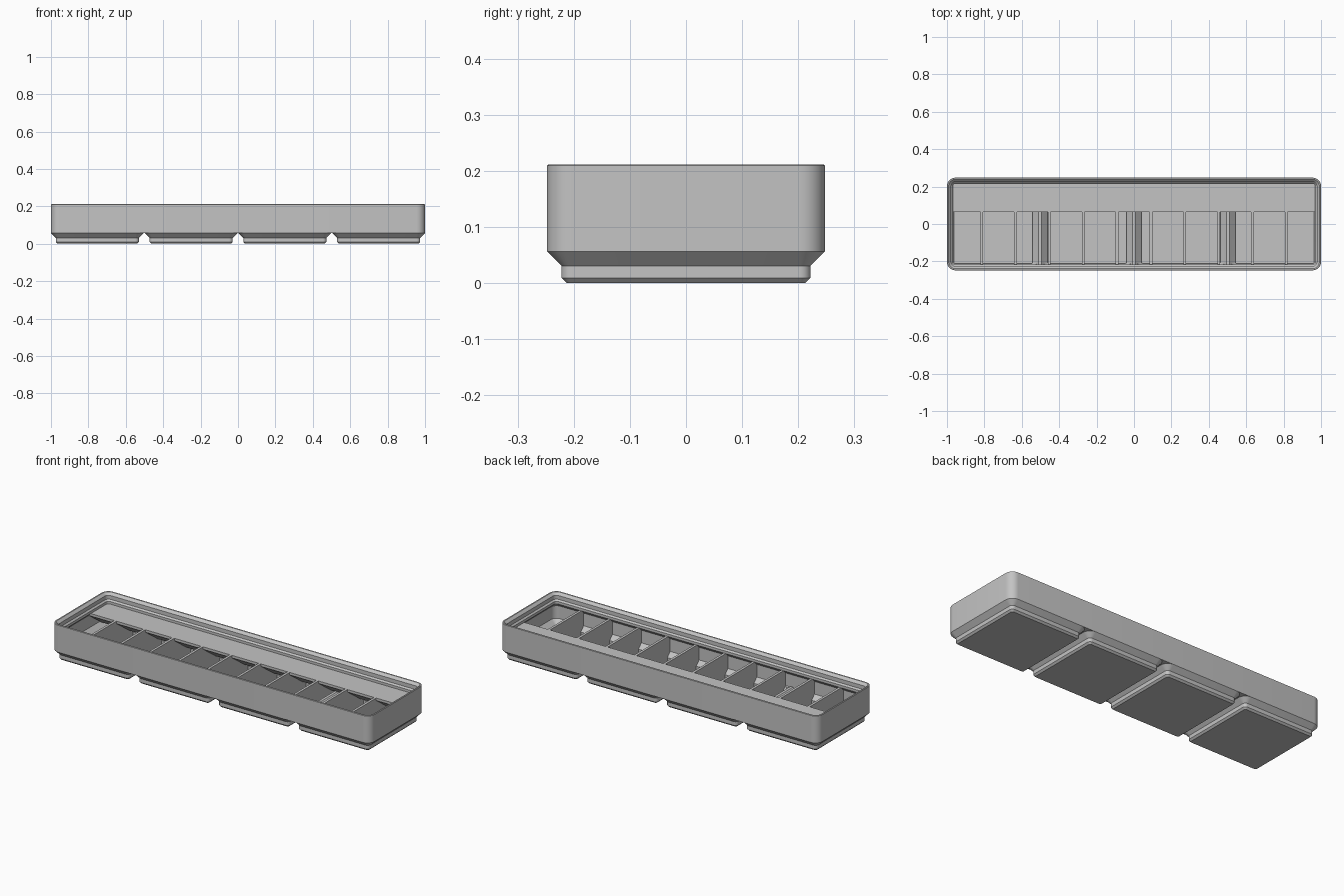
import bpy, bmesh, math

if "Cube" in bpy.data.objects:
    bpy.data.objects.remove(bpy.data.objects["Cube"])

grey = bpy.data.materials.new("plain grey")
grey.use_nodes = True
grey.diffuse_color = (0.55, 0.55, 0.55, 1)
grey.node_tree.nodes["Principled BSDF"].inputs["Base Color"].default_value = (0.55, 0.55, 0.55, 1)

MM = 2 / 167.5             # model units per millimetre
PITCH = 42 * MM            # distance between feet
HALF = 20.75 * MM          # half depth of the bin
BASE = 4.75 * MM           # height of the feet
WALL = 0.95 * MM
RIM = 12.8 * MM            # top of the dividers and the label shelf


def finish(name, bm, location=(0, 0, 0), smooth=False):
    bmesh.ops.recalc_face_normals(bm, faces=bm.faces)
    mesh = bpy.data.meshes.new(name)
    bm.to_mesh(mesh)
    bm.free()
    obj = bpy.data.objects.new(name, mesh)
    obj.location = location
    mesh.materials.append(grey)
    bpy.context.collection.objects.link(obj)
    if smooth:
        bpy.ops.object.select_all(action='DESELECT')
        obj.select_set(True)
        bpy.context.view_layer.objects.active = obj
        bpy.ops.object.shade_smooth_by_angle(angle=math.radians(30))
    return obj


def ring(bm, hx, inset, z, steps=8):
    """Rounded rectangle pulled in from the outer wall by inset."""
    r = max(3.75 * MM - inset, 0.003)
    cx, cy = hx - inset - r, HALF - inset - r
    verts = []
    for quarter, (sx, sy) in enumerate([(1, 1), (-1, 1), (-1, -1), (1, -1)]):
        for i in range(steps + 1):
            a = (quarter + i / steps) * math.pi / 2
            verts.append(bm.verts.new((sx * cx + r * math.cos(a), sy * cy + r * math.sin(a), z)))
    return verts


def loft(name, hx, profile, location=(0, 0, 0), closed=False):
    """Skin rounded rectangles through (inset, z) pairs; loop or cap the ends."""
    bm = bmesh.new()
    rings = [ring(bm, hx, inset, z) for inset, z in profile]
    n = len(rings[0])
    pairs = list(zip(rings, rings[1:]))
    if closed:
        pairs.append((rings[-1], rings[0]))
    else:
        bm.faces.new(rings[0])
        bm.faces.new(rings[-1])
    for a, b in pairs:
        for i in range(n):
            j = (i + 1) % n
            bm.faces.new((a[i], a[j], b[j], b[i]))
    return finish(name, bm, location, smooth=True)


def prism(name, section, axis, half, location=(0, 0, 0)):
    """Extrude a section of (across, z) pairs along x or y."""
    bm = bmesh.new()
    place = (lambda s, a, z: (s, a, z)) if axis == 'x' else (lambda s, a, z: (a, s, z))
    ends = [[bm.verts.new(place(s, a, z)) for a, z in section] for s in (-half, half)]
    for end in ends:
        bm.faces.new(end)
    for i in range(len(section)):
        j = (i + 1) % len(section)
        bm.faces.new((ends[0][i], ends[0][j], ends[1][j], ends[1][i]))
    return finish(name, bm, location)


# Hollow foot: chamfer, upright and chamfer outside, offset by the wall inside
MID = 2.15 * MM
slope_inset = WALL * math.sqrt(2)
bend = 2.6 * MM + MID + WALL - slope_inset      # inner height of the lower bend
bend = BASE - (MID + WALL - slope_inset)
foot_profile = [(2.95 * MM, 0), (MID, 0.8 * MM), (MID, 2.6 * MM), (0, BASE),
                (slope_inset, BASE), (MID + WALL, bend), (MID + WALL, 1.2 * MM)]
for k in range(4):
    loft(f"foot_{k + 1}", HALF, foot_profile, ((k - 1.5) * PITCH, 0, 0))

# Outer wall with the stepped stacking lip
lip = [(0, 17.55), (0.2, 17.69), (0.5, 17.69), (0.75, 17.65), (1.9, 16.5),
       (1.9, 14.7), (2.6, 14), (2.6, 12.8), (0.95, 11.15)]
wall_profile = [(0, BASE)] + [(i * MM, z * MM) for i, z in lip]
wall_profile += [(WALL, BASE + slope_inset - WALL), (slope_inset, BASE)]
loft("outer_wall", 1.0, wall_profile, closed=True)

# Floor ridges bridging neighbouring feet
low = PITCH / 2 - HALF + slope_inset
top = 0.008
ridge = [(-low, BASE), (low, BASE), (top, BASE + low - top), (-top, BASE + low - top)]
for k in (-1, 0, 1):
    prism(f"floor_ridge_{k + 2}", ridge, 'y', HALF - slope_inset, (k * PITCH, 0, 0))

# Thin dividers following the inner wall
side = [(0.212, 0.012), (0.212, 0.037), (0.238, 0.063), (0.238, RIM)]
section = side + [(-y, z) for y, z in reversed(side)]
spacing = (2 - 2 * WALL + 1.2 * MM) / 11
for k in range(10):
    prism(f"divider_{k + 1}", section, 'x', 0.6 * MM, ((k - 4.5) * spacing, 0, 0))

# Label shelf along the back, with a sloping underside
edge = RIM - 1.2 * MM
reach = 0.065 + (edge - BASE) / math.tan(math.radians(36))
prism("label_shelf", [(0.065, RIM), (0.065, edge), (reach, BASE + 0.001),
                      (0.236, BASE + 0.001), (0.236, RIM)], 'x', 0.98)
